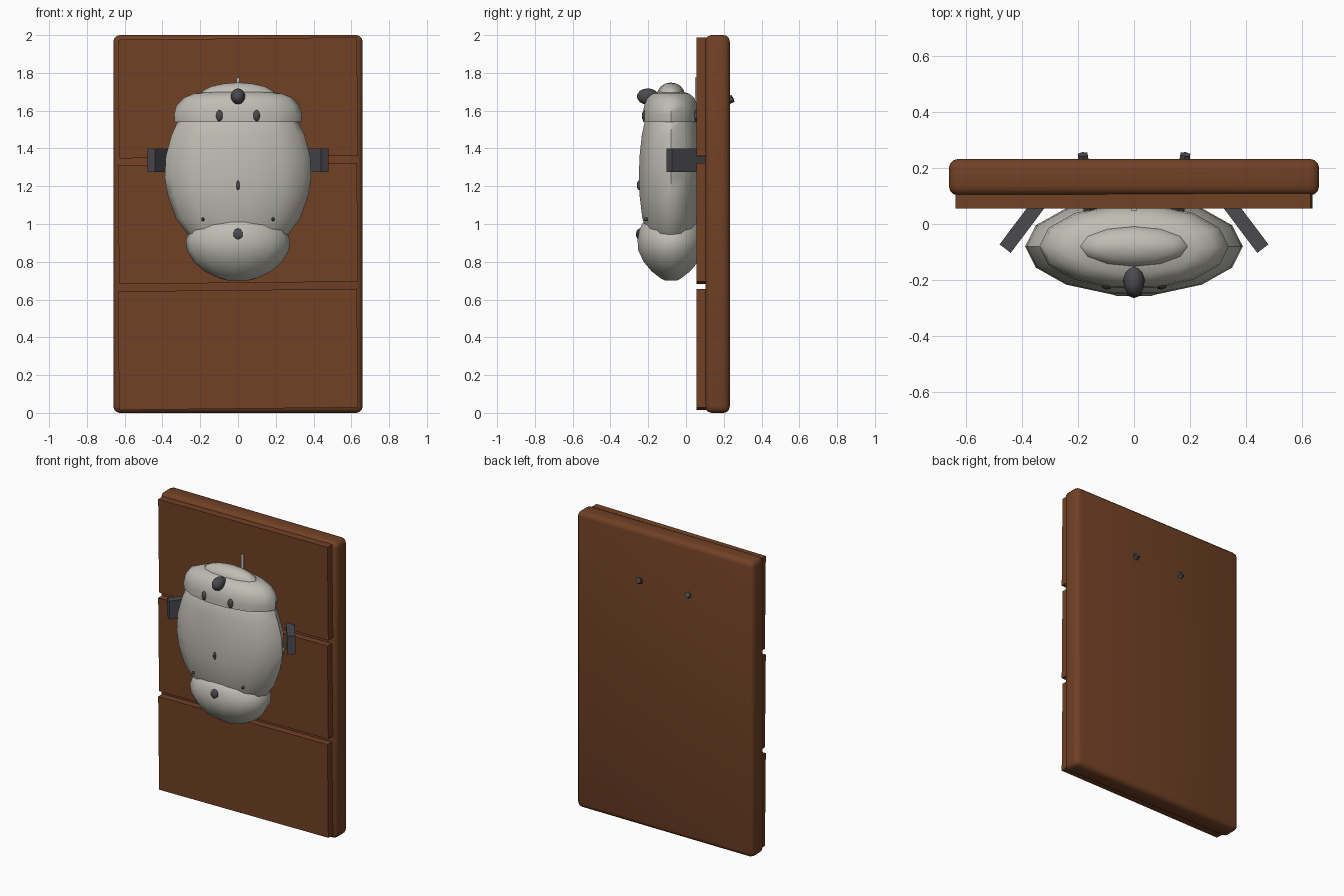
import bpy, bmesh, math
from mathutils import Vector

if "Cube" in bpy.data.objects:
    bpy.data.objects.remove(bpy.data.objects["Cube"])


def material(name, rgb):
    m = bpy.data.materials.new(name)
    m.diffuse_color = (*rgb, 1)
    m.use_nodes = True
    m.node_tree.nodes["Principled BSDF"].inputs["Base Color"].default_value = m.diffuse_color
    return m


WOOD = material("brown wood", (0.165, 0.052, 0.019))
STONE = material("pale stone", (0.52, 0.51, 0.455))
DARK = material("dark iron", (0.07, 0.07, 0.078))


def finish(name, bm, mat, smooth=None):
    bmesh.ops.recalc_face_normals(bm, faces=bm.faces)
    me = bpy.data.meshes.new(name)
    bm.to_mesh(me)
    bm.free()
    me.materials.append(mat)
    ob = bpy.data.objects.new(name, me)
    bpy.context.collection.objects.link(ob)
    if smooth:
        bpy.ops.object.select_all(action='DESELECT')
        bpy.context.view_layer.objects.active = ob
        ob.select_set(True)
        bpy.ops.object.shade_smooth_by_angle(angle=math.radians(smooth))
    return ob


def box(name, loc, size, mat, rot=(0, 0, 0), bevel=0):
    bm = bmesh.new()
    bmesh.ops.create_cube(bm, size=1)
    bmesh.ops.scale(bm, vec=size, verts=bm.verts)
    if bevel:
        bmesh.ops.bevel(bm, geom=bm.edges[:], offset=bevel, segments=3,
                        profile=0.5, affect='EDGES')
    ob = finish(name, bm, mat, 50 if bevel else None)
    ob.location, ob.rotation_euler = loc, rot
    return ob


def blob(name, loc, radii, u=8, v=6, mat=DARK):
    bm = bmesh.new()
    bmesh.ops.create_uvsphere(bm, u_segments=u, v_segments=v, radius=1)
    bmesh.ops.scale(bm, vec=radii, verts=bm.verts)
    ob = finish(name, bm, mat, 60)
    ob.location = loc
    return ob


def loft(name, rings, n=14):
    """Stack of elliptical rings (z, rx, ry) closed at both ends."""
    bm = bmesh.new()
    loops = []
    for z, rx, ry in rings:
        loops.append([bm.verts.new((rx * math.sin(2 * math.pi * (i + 0.5) / n),
                                    -0.08 - ry * math.cos(2 * math.pi * (i + 0.5) / n), z))
                      for i in range(n)])
    for a, b in zip(loops, loops[1:]):
        for i in range(n):
            j = (i + 1) % n
            bm.faces.new((a[i], a[j], b[j], b[i]))
    bm.faces.new(loops[0])
    bm.faces.new(loops[-1])
    return finish(name, bm, STONE, 50)


# Wooden backboard and three slightly tilted planks
box("backboard", (0, 0.167, 1.0), (1.32, 0.13, 2.0), WOOD, bevel=0.034)
for i in range(3):
    box(f"plank_{i + 1}", (0, 0.082, 0.336 + 0.666 * i), (1.265, 0.052, 0.628),
        WOOD, rot=(0, math.radians(-0.6), 0))

# Stone body, upper cap with crown, and lower lobe
loft("body", [(0.84, 0.17, 0.09), (0.94, 0.262, 0.125), (1.03, 0.33, 0.155),
              (1.15, 0.372, 0.17), (1.25, 0.388, 0.174), (1.36, 0.382, 0.17),
              (1.47, 0.352, 0.158), (1.56, 0.312, 0.138), (1.63, 0.24, 0.09)])
loft("upper_cap", [(1.545, 0.30, 0.13), (1.54, 0.335, 0.152), (1.58, 0.338, 0.152),
                   (1.625, 0.328, 0.146), (1.668, 0.288, 0.127), (1.69, 0.235, 0.10),
                   (1.705, 0.12, 0.05)])
blob("crown", (0, -0.08, 1.68), (0.2, 0.075, 0.069), 12, 8, STONE)
loft("lower_lobe", [(0.70, 0.05, 0.03), (0.712, 0.10, 0.055), (0.75, 0.178, 0.105),
                    (0.80, 0.235, 0.148), (0.86, 0.27, 0.177), (0.915, 0.277, 0.181),
                    (0.965, 0.255, 0.172), (1.005, 0.205, 0.155), (1.03, 0.12, 0.12)])

# Dark details down the middle
blob("top_knob", (0, -0.202, 1.675), (0.038, 0.058, 0.043), 12, 8)
blob("middle_stud", (0, -0.248, 1.205), (0.009, 0.012, 0.026))
blob("lower_stud", (0, -0.245, 0.945), (0.032, 0.02, 0.032), 6, 5)
box("hanger", (0, 0.053, 1.69), (0.018, 0.012, 0.17), STONE)

# Mirrored details: studs, side brackets and pegs that pass through the board
for side, s in (("left", -1), ("right", 1)):
    blob(f"upper_stud_{side}", (s * 0.097, -0.216, 1.573), (0.021, 0.018, 0.032))
    blob(f"small_stud_{side}", (s * 0.186, -0.212, 1.025), (0.008, 0.012, 0.01))
    box(f"bracket_{side}", (s * 0.393, 0.0, 1.338), (0.05, 0.22, 0.124), DARK,
        rot=(0, 0, s * math.radians(37)))
    a, b = Vector((s * 0.15, 0.02, 1.56)), Vector((s * 0.183, 0.248, 1.665))
    bm = bmesh.new()
    bmesh.ops.create_cone(bm, cap_ends=True, segments=6, radius1=0.03,
                          radius2=0.02, depth=(b - a).length)
    peg = finish(f"back_peg_{side}", bm, DARK)
    peg.location = (a + b) / 2
    peg.rotation_euler = (b - a).to_track_quat('Z', 'Y').to_euler()
